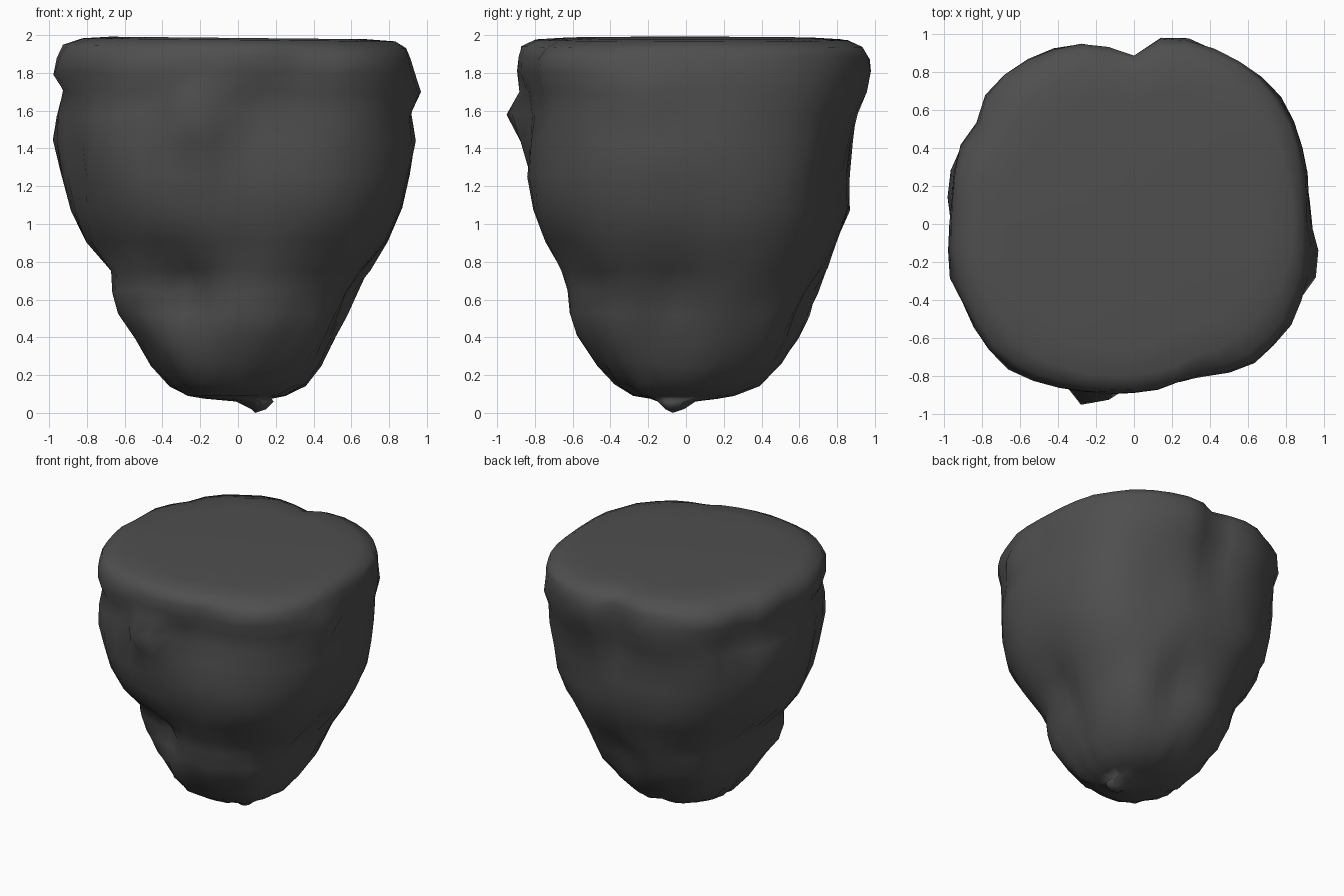
import bpy, bmesh, random
from math import sin, cos, pi, radians, exp

random.seed(4)
SEG = 44

# Rock profile: z, reach to -x, +x, -y, +y
RINGS = [
    (0.075, .17, .18, .18, .17),
    (0.09, .27, .25, .27, .25),
    (0.15, .37, .36, .37, .39),
    (0.26, .46, .43, .47, .50),
    (0.40, .54, .49, .55, .57),
    (0.52, .57, .55, .57, .60),
    (0.64, .60, .62, .57, .66),
    (0.76, .66, .71, .62, .74),
    (0.91, .80, .80, .74, .80),
    (1.08, .88, .87, .82, .86),
    (1.26, .93, .90, .84, .87),
    (1.44, .96, .92, .83, .89),
    (1.58, .95, .91, .83, .92),
    (1.70, .92, .92, .84, .97),
    (1.80, .96, .92, .89, .97),
    (1.88, .95, .91, .89, .97),
    (1.94, .92, .89, .87, .94),
    (1.975, .83, .83, .81, .86),
    (1.985, .68, .68, .65, .70),
]

# Lumps and grooves: angle in degrees, z, amount, angular width, height width
BUMPS = [
    (203, .60, .11, 20, .15),    # lower left lump
    (284, .62, .07, 20, .22),    # lower front lump
    (240, .65, -.10, 13, .20),   # groove between them
    (355, .70, -.07, 12, .18),   # groove on the right
    (22, .48, .05, 16, .20),
    (318, .40, .05, 14, .18),
    (50, .48, .07, 16, .20),
    (105, .55, .06, 15, .18),    # lower back lump
    (135, .52, .08, 20, .18),
    (77, .58, -.04, 8, .18),
    (206, 1.30, -.05, 8, .35),   # left crease
    (228, 1.52, .05, 14, .25),
    (62, 1.25, -.06, 14, .28),   # back right hollow
    (110, 1.10, .03, 14, .15),
    (265, 1.10, -.025, 9, .25),
    (257, 1.57, .16, 7, .14),    # front spur
    (348, 1.72, .07, 8, .07),    # right spur
    (348, 1.42, .03, 12, .15),
    (192, 1.81, .03, 10, .09),
    (167, 1.45, .02, 10, .15),
    (92, 1.80, -.09, 7, .45),    # notch in the back of the rim
    (78, 1.82, .03, 7, .12),
    (293, 1.85, -.06, 14, .30),  # flattened front rim
    (147, 1.60, -.06, 7, .50),
    (135, 1.98, -.05, 20, .06),  # softened rim corners
    (315, 1.98, -.05, 20, .06),
    (243, .17, .04, 16, .10),
]


def radius(a, z, left, right, front, back):
    c, s = cos(a), sin(a)
    rx = right if c >= 0 else left
    ry = back if s >= 0 else front
    n = 2.3 if z > 1.96 else 2.1 + 0.5 * min(1, z / 1.2)
    r = (abs(c / rx) ** n + abs(s / ry) ** n) ** (-1 / n)
    for ang, bz, amt, wa, wz in BUMPS:
        d = (a - radians(ang) + pi) % (2 * pi) - pi
        r += amt * exp(-(d / radians(wa)) ** 2 - ((z - bz) / wz) ** 2)
    return r


# Lofted rock body, starting with a small nub under the base
bm = bmesh.new()
angles = [2 * pi * i / SEG for i in range(SEG)]
loops = [[bm.verts.new((.11 + .04 * cos(a), -.06 + .05 * sin(a), .02)) for a in angles],
         [bm.verts.new((.09 + .10 * cos(a), -.05 + .10 * sin(a), .06)) for a in angles]]
for z, *ext in RINGS:
    loop = []
    for a in angles:
        r = radius(a, z, *ext) + random.uniform(-.008, .008)
        tilt = -0.01 * cos(a) * (z > 1.9) * r
        dz = random.uniform(-.012, .012) if .12 < z < 1.9 else 0
        loop.append(bm.verts.new((r * cos(a), r * sin(a), z + tilt + dz)))
    loops.append(loop)
for lo, hi in zip(loops, loops[1:]):
    for i in range(SEG):
        j = (i + 1) % SEG
        bm.faces.new((lo[i], lo[j], hi[j], hi[i]))

# Flat top and pointed foot
for loop, p in ((loops[-1], (0, 0, 1.985)), (loops[0], (.09, -.07, 0))):
    tip = bm.verts.new(p)
    for i in range(SEG):
        bm.faces.new((loop[i], loop[(i + 1) % SEG], tip))
bmesh.ops.recalc_face_normals(bm, faces=bm.faces[:])

mesh = bpy.data.meshes.new("rock")
bm.to_mesh(mesh)
bm.free()
rock = bpy.data.objects.new("rock", mesh)
bpy.context.collection.objects.link(rock)
for f in mesh.polygons:
    f.use_smooth = True

# Dark stone colour
mat = bpy.data.materials.new("dark_stone")
mat.diffuse_color = (.078, .078, .078, 1)
mesh.materials.append(mat)
